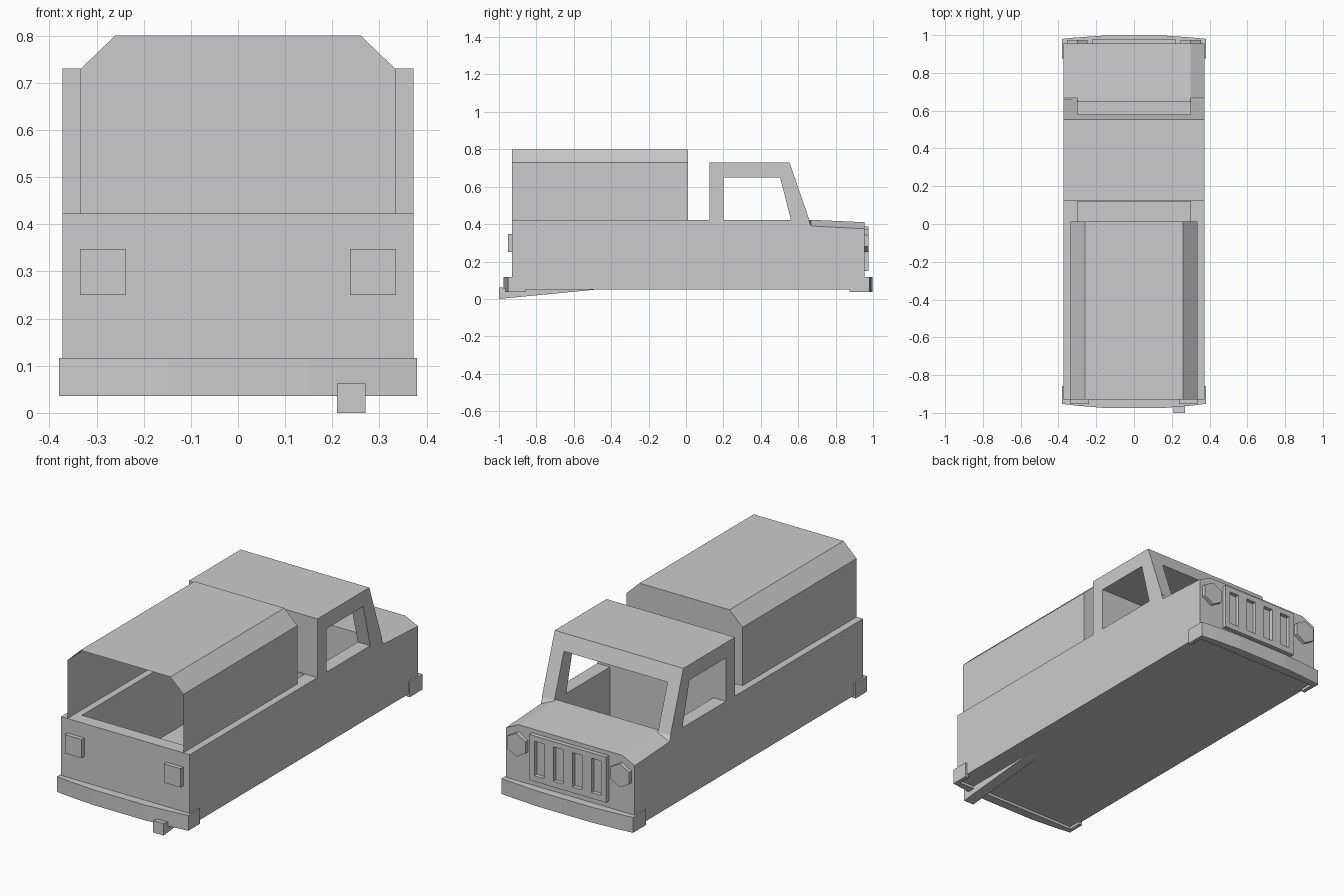
import bpy, bmesh
from math import pi, sin, cos

if "Cube" in bpy.data.objects:
    bpy.data.objects.remove(bpy.data.objects["Cube"])


def finish(name, bm):
    bmesh.ops.recalc_face_normals(bm, faces=bm.faces)
    me = bpy.data.meshes.new(name)
    bm.to_mesh(me)
    bm.free()
    ob = bpy.data.objects.new(name, me)
    bpy.context.collection.objects.link(ob)
    return ob


def loft(name, rings, caps=(True, True)):
    """Skin matching closed rings of 3D points."""
    bm = bmesh.new()
    vs = [[bm.verts.new(p) for p in r] for r in rings]
    n = len(rings[0])
    for a, b in zip(vs, vs[1:]):
        for i in range(n):
            j = (i + 1) % n
            bm.faces.new((a[i], a[j], b[j], b[i]))
    if caps[0]:
        bm.faces.new(vs[0])
    if caps[1]:
        bm.faces.new(vs[-1])
    return finish(name, bm)


def prism_x(name, yz, x0, x1):
    return loft(name, [[(x, y, z) for y, z in yz] for x in (x0, x1)])


def prism_y(name, xz, y0, y1):
    return loft(name, [[(x, y, z) for x, z in xz] for y in (y0, y1)])


def prism_z(name, xy, z0, z1):
    return loft(name, [[(x, y, z) for x, y in xy] for z in (z0, z1)])


def box(name, x0, x1, y0, y1, z0, z1):
    return prism_z(name, [(x0, y0), (x1, y0), (x1, y1), (x0, y1)], z0, z1)


def cut(ob, cutters):
    """Subtract cutters, bake the result and remove the cutters."""
    for c in cutters:
        c.hide_render = True
        m = ob.modifiers.new("cut", 'BOOLEAN')
        m.operation, m.solver, m.object = 'DIFFERENCE', 'EXACT', c
    dg = bpy.context.evaluated_depsgraph_get()
    me = bpy.data.meshes.new_from_object(ob.evaluated_get(dg))
    ob.modifiers.clear()
    ob.data = me
    for c in cutters:
        bpy.data.objects.remove(c)


# Body tub with chamfered hood, hollowed for the bed and cab
def section(y, edge_z, top_z):
    return [(-0.372, y, 0.05), (0.372, y, 0.05), (0.372, y, edge_z),
            (0.30, y, top_z), (-0.30, y, top_z), (-0.372, y, edge_z)]


body = loft("body", [section(-0.93, 0.423, 0.423), section(0.655, 0.423, 0.423),
                     section(0.668, 0.39, 0.423), section(0.955, 0.375, 0.41)])
cut(body, [box("bed_cutter", -0.30, 0.30, -0.86, 0.12, 0.055, 0.6),
           box("cab_cutter", -0.30, 0.30, 0.20, 0.645, 0.055, 0.6)])

# Cab with side windows and windscreen opening
cab = prism_x("cab", [(0.125, 0.42), (0.66, 0.42), (0.553, 0.73), (0.125, 0.73)],
              -0.372, 0.372)
cut(cab, [prism_x("window_cutter", [(0.20, 0.40), (0.567, 0.40), (0.503, 0.65), (0.20, 0.65)],
                  -0.5, 0.5),
          box("windscreen_cutter", -0.30, 0.30, 0.40, 0.8, 0.40, 0.65)])

# Canvas canopy: thin shell, open at the rear and below
outline = [(-0.335, 0.423), (-0.335, 0.728), (-0.26, 0.80),
           (0.26, 0.80), (0.335, 0.728), (0.335, 0.423)]
bm = bmesh.new()
rear = [bm.verts.new((x, -0.93, z)) for x, z in outline]
fore = [bm.verts.new((x, 0.012, z)) for x, z in outline]
for i in range(5):
    bm.faces.new((rear[i], rear[i + 1], fore[i + 1], fore[i]))
bm.faces.new(fore)
finish("canopy", bm)


# Wrap-around bumpers with a bowed face
def bumper(name, s, inner, mid, edge, arm):
    right = [(0.38, arm), (0.38, edge), (0.30, edge + 0.4 * (mid - edge)),
             (0.15, mid - 0.1 * (mid - edge))]
    outer = right + [(-x, y) for x, y in reversed(right)]
    back = [(-0.36, arm), (-0.36, inner), (0.36, inner), (0.36, arm)]
    prism_z(name, [(x, s * y) for x, y in outer + back], 0.036, 0.116)


bumper("front_bumper", 1, 0.95, 1.0, 0.98, 0.875)
bumper("rear_bumper", -1, 0.925, 0.977, 0.952, 0.857)

# Grille plate with four slots
grille = box("grille", -0.222, 0.222, 0.95, 0.977, 0.15, 0.388)
cut(grille, [box("slot_cutter", x - 0.028, x + 0.028, 0.956, 1.0, 0.18, 0.36)
             for x in (-0.165, -0.055, 0.055, 0.165)])

# Hexagonal headlights and square tail lights
for s, side in ((-1, "left"), (1, "right")):
    hexagon = [(s * 0.30 + 0.062 * sin(i * pi / 3), 0.312 + 0.062 * cos(i * pi / 3))
               for i in range(6)]
    prism_y(side + "_headlight", hexagon, 0.95, 0.975)
    box(side + "_tail_light", *sorted((s * 0.238, s * 0.335)), -0.952, -0.925, 0.25, 0.348)

# Sloping exhaust pipe
prism_x("exhaust", [(-1.0, 0.0), (-0.48, 0.05), (-0.48, 0.054), (-0.93, 0.054), (-1.0, 0.062)],
        0.21, 0.27)
